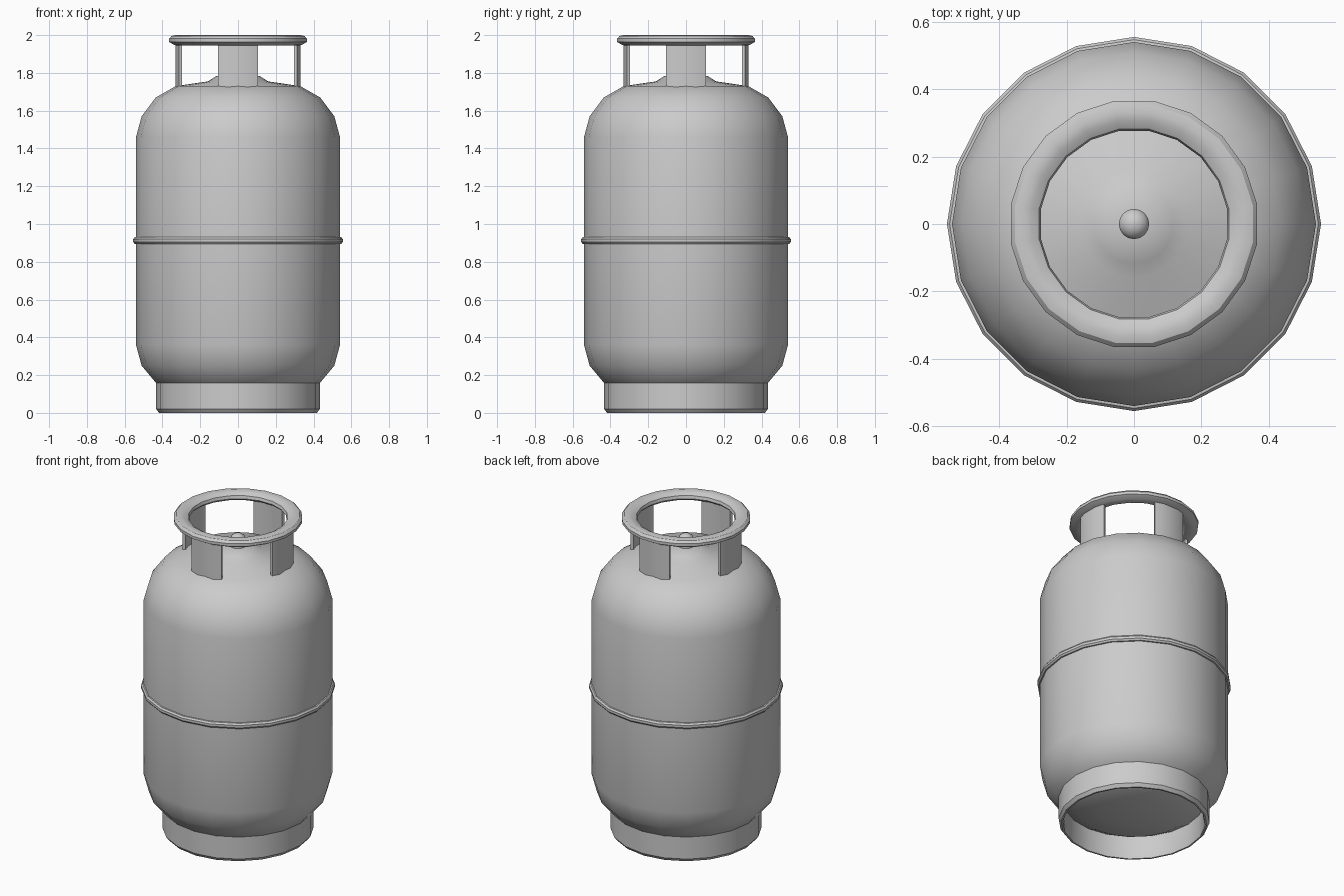
import bpy, bmesh
from math import sin, cos, pi, radians

if "Cube" in bpy.data.objects:
    bpy.data.objects.remove(bpy.data.objects["Cube"])

SIDES = 20


def finish(name, bm, angle=35):
    bmesh.ops.remove_doubles(bm, verts=bm.verts, dist=1e-5)
    bmesh.ops.recalc_face_normals(bm, faces=bm.faces)
    mesh = bpy.data.meshes.new(name)
    bm.to_mesh(mesh)
    bm.free()
    ob = bpy.data.objects.new(name, mesh)
    bpy.context.collection.objects.link(ob)
    bpy.ops.object.select_all(action='DESELECT')
    ob.select_set(True)
    bpy.context.view_layer.objects.active = ob
    bpy.ops.object.shade_smooth_by_angle(angle=radians(angle))
    return ob


def lathe(name, profile, sides=SIDES, closed=False, turn=0.0, angle=35):
    """Revolve (radius, z) points about the z axis; points on the axis become poles."""
    bm = bmesh.new()
    rings = []
    for r, z in profile:
        if r == 0:
            rings.append([bm.verts.new((0, 0, z))] * sides)
        else:
            rings.append([bm.verts.new((r * cos(turn + 2 * pi * i / sides),
                                        r * sin(turn + 2 * pi * i / sides), z))
                          for i in range(sides)])
    pairs = list(zip(rings, rings[1:])) + ([(rings[-1], rings[0])] if closed else [])
    for a, b in pairs:
        for i in range(sides):
            j = (i + 1) % sides
            bm.faces.new(list(dict.fromkeys((a[i], a[j], b[j], b[i]))))
    return finish(name, bm, angle)


# Tank body with domed ends and raised valve boss
lathe("tank_body", [(0, 0.06), (0.17, 0.07), (0.33, 0.10), (0.435, 0.16),
                    (0.51, 0.25), (0.54, 0.36), (0.54, 1.46), (0.51, 1.57),
                    (0.435, 1.67), (0.33, 1.73), (0.16, 1.755), (0.117, 1.782),
                    (0.05, 1.80), (0, 1.80)])

# Weld band around the middle
lathe("weld_band", [(0.535, 0.893), (0.547, 0.895), (0.555, 0.905), (0.555, 0.92),
                    (0.547, 0.93), (0.535, 0.932)], closed=True, angle=25)

# Open foot ring with a chamfered lower edge
lathe("foot_ring", [(0.433, 0.165), (0.433, 0.02), (0.418, 0.0), (0.408, 0.0),
                    (0.403, 0.02), (0.403, 0.165)], closed=True)

# Valve knob
lathe("valve_knob", [(0, 1.79), (0.045, 1.79), (0.045, 1.845), (0.037, 1.86),
                     (0.02, 1.872), (0, 1.875)], sides=16)

# Rolled collar ring at the top
lathe("collar_ring", [(0.37, 1.964), (0.37, 1.981), (0.357, 1.995), (0.335, 2.0),
                      (0.308, 1.995), (0.285, 1.982), (0.28, 1.964), (0.293, 1.95),
                      (0.315, 1.944), (0.34, 1.947)],
      closed=True, turn=pi / SIDES, angle=25)

# Four curved collar supports
for k, side in enumerate(("right", "back", "left", "front")):
    bm = bmesh.new()
    sections = []
    for deg, f in ((-18.5, 0.988), (-9, 1), (9, 1), (18.5, 0.988)):
        a = radians(90 * k + deg)
        sections.append([bm.verts.new((r * f * cos(a), r * f * sin(a), z))
                         for r, z in ((0.334, 1.725), (0.334, 1.965),
                                      (0.316, 1.965), (0.316, 1.725))])
    for s, t in zip(sections, sections[1:]):
        for i in range(4):
            j = (i + 1) % 4
            bm.faces.new((s[i], s[j], t[j], t[i]))
    bm.faces.new(sections[0])
    bm.faces.new(sections[-1])
    finish(side + "_collar_support", bm)
